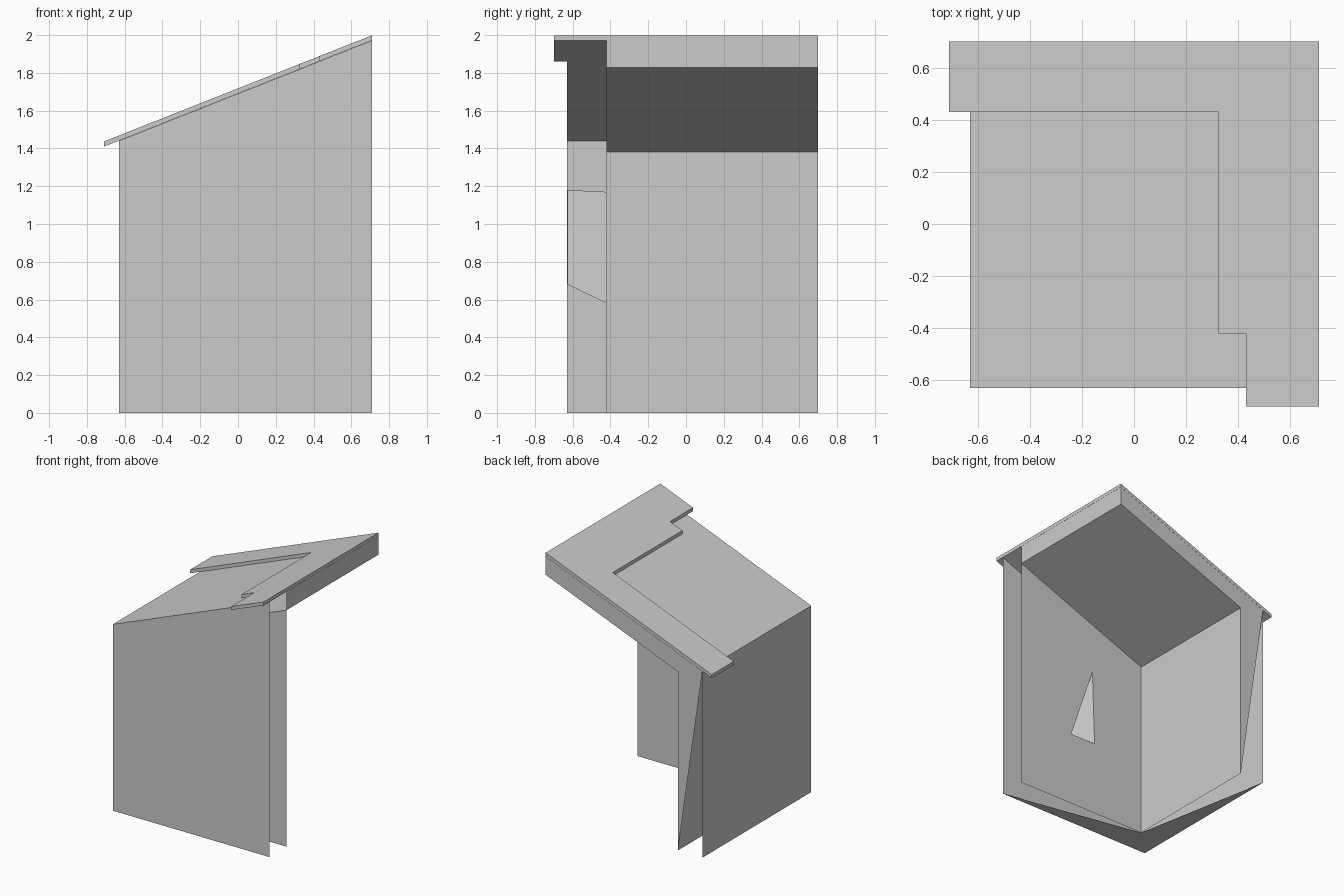
import bpy

if "Cube" in bpy.data.objects:
    bpy.data.objects.remove(bpy.data.objects["Cube"])

XR, YB = 0.71, 0.70          # open right and back limits
OUT, INN = -0.63, -0.42      # outer and inner wall planes
SLOPE = 0.396


def z_out(x):
    return 1.69 + SLOPE * x


def z_in(x):
    return 1.548 + SLOPE * x


def make(name, verts, faces):
    me = bpy.data.meshes.new(name)
    me.from_pydata(verts, [], faces)
    me.update()
    ob = bpy.data.objects.new(name, me)
    bpy.context.collection.objects.link(ob)
    return ob


def corner(p, z):
    """Points of a three-sided shell: bottom edge points, then top ones."""
    return [(XR, p, 0), (p, p, 0), (p, YB, 0),
            (XR, p, z(XR)), (p, p, z(p)), (p, YB, z(p)), (XR, YB, z(XR))]


# Outer shell: front wall, left wall, sloped top
make("outer_shell", corner(OUT, z_out),
     [(1, 0, 3, 4), (2, 1, 4, 5), (4, 3, 6, 5)])

# Inner shell: left wall, ceiling, front wall pierced by a triangular window
hole = [(0.02, INN, 0.58), (0.24, INN, 0.58), (0.04, INN, 1.17)]
make("inner_shell", corner(INN, z_in) + hole,
     [(1, 2, 5, 4), (4, 5, 6, 3),
      (0, 1, 7, 8), (3, 0, 8), (3, 8, 9), (1, 4, 9, 7), (4, 3, 9)])

# Tapered window recess between the two walls
front = [(0.07, -0.628, 0.68), (0.19, -0.628, 0.68), (0.15, -0.628, 1.18)]
make("window_recess", hole + front,
     [(0, 1, 4, 3), (1, 2, 5, 4), (2, 0, 3, 5)])

# Rim pieces closing the roof edge and half of the wall gaps
o, i = corner(OUT, z_out), corner(INN, z_in)
make("rim", o + i + [(XR, INN, z_out(XR)), (INN, YB, z_out(INN))],
     [(10, 13, 6, 14),            # right roof edge
      (13, 12, 15, 6),            # back roof edge
      (0, 1, 8), (1, 2, 8),       # bottom
      (9, 5, 12), (12, 5, 15)])   # back vertical gap


# Roof boards
def board(name, x0, x1, y0, y1, t=0.028):
    v = [(x, y, z_out(x) + h) for h in (0.001, t) for x, y in
         ((x0, y0), (x1, y0), (x1, y1), (x0, y1))]
    return make(name, v, [(3, 2, 1, 0), (4, 5, 6, 7), (0, 1, 5, 4),
                          (1, 2, 6, 5), (2, 3, 7, 6), (3, 0, 4, 7)])


board("roof_back_board", -0.71, 0.325, 0.43, YB)
for n in range(5):
    y0 = -0.70 + 0.28 * n
    board(f"roof_ridge_board_{n + 1}", 0.43 if n == 0 else 0.325, XR, y0, y0 + 0.28)
